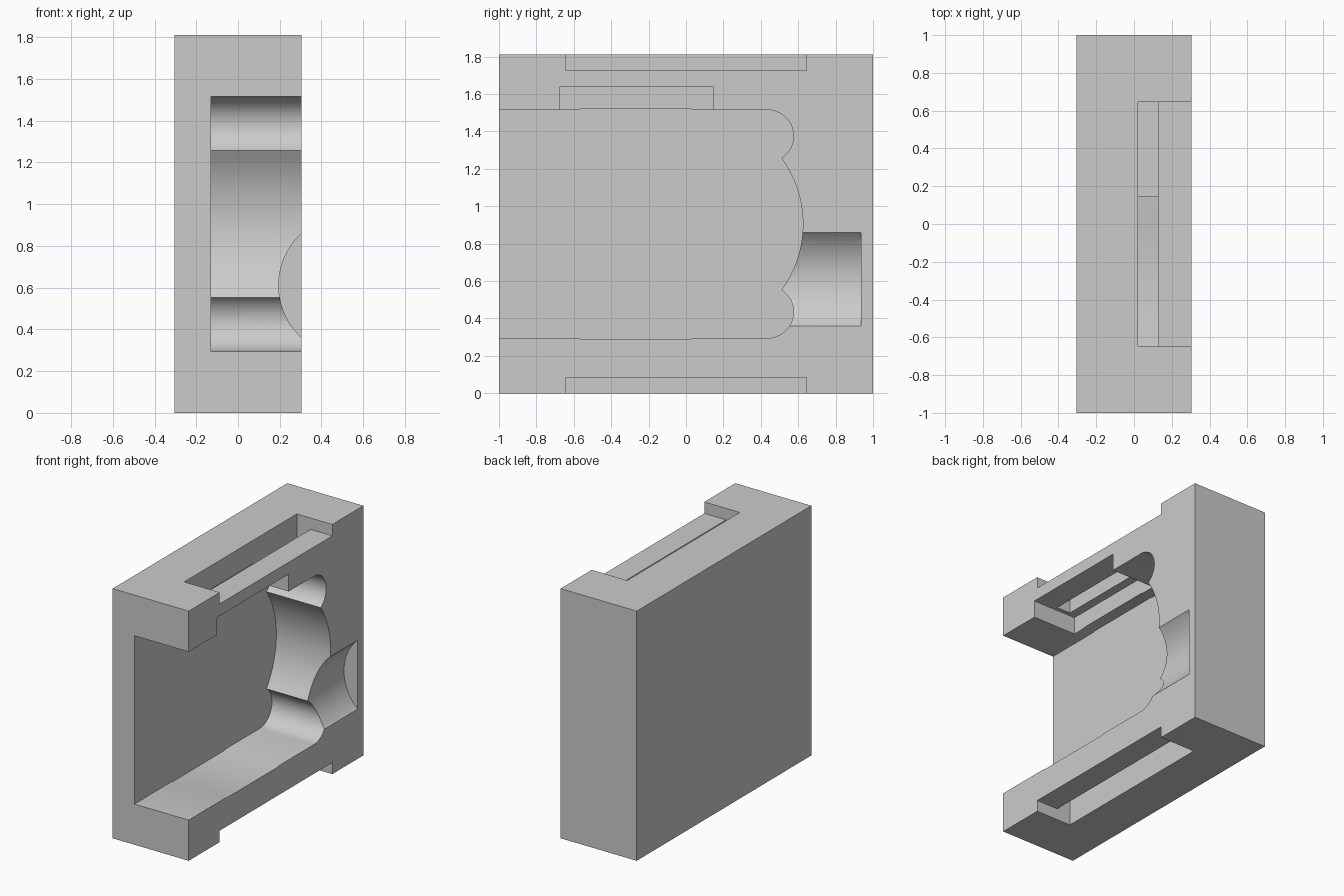
import bpy, bmesh
from math import sin, cos, radians
from mathutils import Vector

cube = bpy.data.objects.get("Cube")
if cube:
    bpy.data.objects.remove(cube, do_unlink=True)

HALF_X, HEIGHT = 0.305, 1.81
MID_Z = HEIGHT / 2
OUT = 0.5  # how far cutters reach past the open faces

grey = bpy.data.materials.new("plain grey")
grey.use_nodes = True
COLOUR = (0.6, 0.6, 0.6, 1)
grey.diffuse_color = COLOUR
grey.node_tree.nodes["Principled BSDF"].inputs["Base Color"].default_value = COLOUR


def prism(name, outline, direction, length):
    """Extrude a closed 3D outline along a direction."""
    bm = bmesh.new()
    face = bm.faces.new([bm.verts.new(p) for p in outline])
    moved = bmesh.ops.extrude_face_region(bm, geom=[face])["geom"]
    verts = [v for v in moved if isinstance(v, bmesh.types.BMVert)]
    bmesh.ops.translate(bm, verts=verts, vec=Vector(direction) * length)
    bmesh.ops.recalc_face_normals(bm, faces=bm.faces)
    mesh = bpy.data.meshes.new(name)
    bm.to_mesh(mesh)
    bm.free()
    mesh.materials.append(grey)
    obj = bpy.data.objects.new(name, mesh)
    bpy.context.collection.objects.link(obj)
    return obj


def box(name, x0, x1, y0, y1, z0, z1):
    outline = [(x0, y0, z0), (x1, y0, z0), (x1, y1, z0), (x0, y1, z0)]
    return prism(name, outline, (0, 0, 1), z1 - z0)


def arc(cx, cy, r, start, end, steps):
    angles = [radians(start + (end - start) * i / steps) for i in range(steps + 1)]
    return [(cx + r * cos(a), cy + r * sin(a)) for a in angles]


# Solid housing block
housing = box("housing_block", -HALF_X, HALF_X, -1, 1, 0, HEIGHT)

# Side pocket, open at the front: straight roof, corner lobe, bowed end wall
upper = [(-1 - OUT, 1.515), (-0.58, 1.515), (-0.56, 1.52), (0.02, 1.52), (0.04, 1.515)]
upper += arc(0.435, 1.375, 0.14, 90, -57, 24)
upper += arc(0.027, MID_Z, 0.598, 36, 0, 20)[1:]
lower = [(y, HEIGHT - z) for y, z in reversed(upper[:-1])]
pocket = prism("pocket_cutter", [(-0.13, y, z) for y, z in upper + lower],
               (1, 0, 0), OUT)

# Round channel behind the pocket
ring = arc(0.534, 0.61, 0.339, 0, 360, 96)[:-1]
channel = prism("channel_cutter", [(x, 0.46, z) for x, z in ring], (0, 1, 0), 0.475)

# Recess in the pocket roof
recess = box("roof_recess_cutter", -0.045, OUT, -0.675, 0.145, 1.4, 1.64)
cutters = [pocket, channel, recess]

# Stepped rail slots in the top and underside: shallow ledge plus deeper groove
for side in (1, -1):
    for name, x1, depth in (("ledge", OUT, 0.083), ("groove", 0.13, 0.21)):
        z = sorted(MID_Z + side * (MID_Z + d) for d in (-depth, OUT))
        cutters.append(box(name + "_cutter", 0.02, x1, -0.645, 0.645, *z))

# Carve the block
bpy.context.view_layer.objects.active = housing
for cutter in cutters:
    cutter.hide_render = True
    mod = housing.modifiers.new("cut", "BOOLEAN")
    mod.operation = "DIFFERENCE"
    mod.solver = "EXACT"
    mod.object = cutter
    bpy.ops.object.modifier_apply(modifier=mod.name)
    bpy.data.objects.remove(cutter, do_unlink=True)

bpy.ops.object.select_all(action="DESELECT")
housing.select_set(True)
bpy.ops.object.shade_smooth_by_angle(angle=radians(25))
